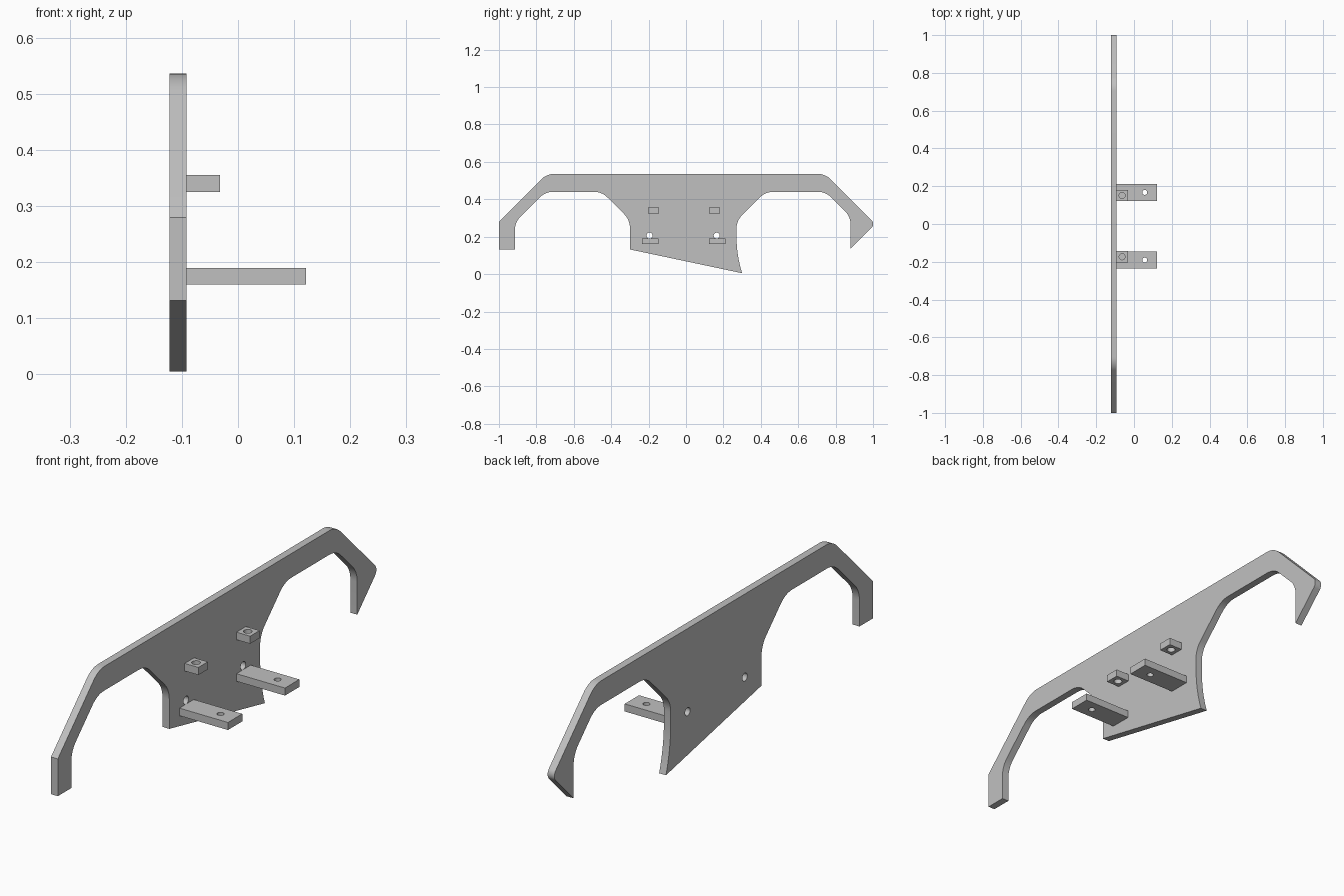
import bpy, bmesh, math
from mathutils import Vector, Matrix

if "Cube" in bpy.data.objects:
    bpy.data.objects.remove(bpy.data.objects["Cube"], do_unlink=True)

# Single grey material
GREY = (0.53, 0.53, 0.53, 1)
mat = bpy.data.materials.new("plain_grey")
mat.use_nodes = True
mat.diffuse_color = GREY
mat.node_tree.nodes["Principled BSDF"].inputs["Base Color"].default_value = GREY


def fillet(corners, steps=8):
    """Round each (u, v, radius) corner with a tangent arc."""
    out = []
    for i, (u, v, r) in enumerate(corners):
        p = Vector((u, v))
        if r == 0:
            out.append(p)
            continue
        a = (Vector(corners[i - 1][:2]) - p).normalized()
        b = (Vector(corners[(i + 1) % len(corners)][:2]) - p).normalized()
        half = a.angle(b) / 2
        centre = p + (a + b).normalized() * r / math.sin(half)
        start = p + a * r / math.tan(half) - centre
        end = p + b * r / math.tan(half) - centre
        sweep = start.angle_signed(end)
        for k in range(steps + 1):
            out.append(centre + Matrix.Rotation(-sweep * k / steps, 2) @ start)
    return out


def circle(u, v, r, n=32):
    return [Vector((u + r * math.cos(t), v + r * math.sin(t)))
            for t in (math.tau * k / n for k in range(n))]


def extruded(name, loops, thickness, matrix):
    """Fill an outline with holes and give it thickness."""
    curve = bpy.data.curves.new(name, "CURVE")
    curve.dimensions = "2D"
    curve.fill_mode = "BOTH"
    curve.extrude = thickness / 2
    for loop in loops:
        s = curve.splines.new("POLY")
        s.points.add(len(loop) - 1)
        for pt, co in zip(s.points, loop):
            pt.co = (co.x, co.y, 0, 1)
        s.use_cyclic_u = True
    temp = bpy.data.objects.new(name + "_outline", curve)
    bpy.context.collection.objects.link(temp)
    deps = bpy.context.evaluated_depsgraph_get()
    mesh = bpy.data.meshes.new_from_object(temp.evaluated_get(deps))
    bpy.data.objects.remove(temp, do_unlink=True)
    bpy.data.curves.remove(curve)
    bm = bmesh.new()
    bm.from_mesh(mesh)
    bmesh.ops.remove_doubles(bm, verts=bm.verts, dist=1e-5)
    bmesh.ops.transform(bm, matrix=matrix, verts=bm.verts)
    bmesh.ops.recalc_face_normals(bm, faces=bm.faces)
    bm.to_mesh(mesh)
    bm.free()
    mesh.name = name
    mesh.materials.clear()
    mesh.materials.append(mat)
    obj = bpy.data.objects.new(name, mesh)
    bpy.context.collection.objects.link(obj)
    bpy.ops.object.select_all(action="DESELECT")
    obj.select_set(True)
    bpy.context.view_layer.objects.active = obj
    bpy.ops.object.shade_smooth_by_angle(angle=math.radians(25))
    return obj


# Side panel: profile in (y, z), thin along x
R = 0.1
TOP, ARCH = 0.536, 0.44
corners = [
    (-1, 0.132, 0), (-1, 0.28, 0), (-0.745, TOP, R),
    (0.745, TOP, R), (1.0125, 0.268, 0.03),
    (0.88, 0.135, 0), (0.88, 0.307, R), (0.747, ARCH, R),
    (0.425, ARCH, R), (0.27, 0.285, R),
]
# Flared rear edge of the centre section
flare = [(0.27 + 0.03 * t * t, 0.2 - 0.195 * t, 0)
         for t in (k / 8 for k in range(9))]
corners += flare + [
    (-0.3, 0.132, 0), (-0.3, 0.29, R), (-0.45, ARCH, R),
    (-0.752, ARCH, R), (-0.915, 0.277, R), (-0.915, 0.132, 0),
]
THICK = 0.03
INNER = -0.092
side_on = Matrix(((0, 0, 1, INNER - THICK / 2), (1, 0, 0, 0),
                  (0, 1, 0, 0), (0, 0, 0, 1)))
holes = [circle(y, 0.206, 0.016) for y in (-0.195, 0.164)]
extruded("side_panel", [fillet(corners)] + holes, THICK, side_on)


# Mounting tabs: flat drilled plates on the inner face
def tab(name, y, length, width, z, hole_x, radius):
    x0, x1 = INNER, INNER + length
    outline = [Vector(p) for p in
               ((x0, y), (x1, y), (x1, y + width), (x0, y + width))]
    bore = circle(hole_x, y + width / 2, radius)
    extruded(name, [outline, bore], THICK, Matrix.Translation((0, 0, z)))


for label, y_long, y_short in (("front", -0.236, -0.203), ("rear", 0.122, 0.122)):
    tab(label + "_long_tab", y_long, 0.213, 0.09, 0.175, 0.057, 0.013)
    tab(label + "_short_tab", y_short, 0.06, 0.059, 0.34, -0.063, 0.016)
